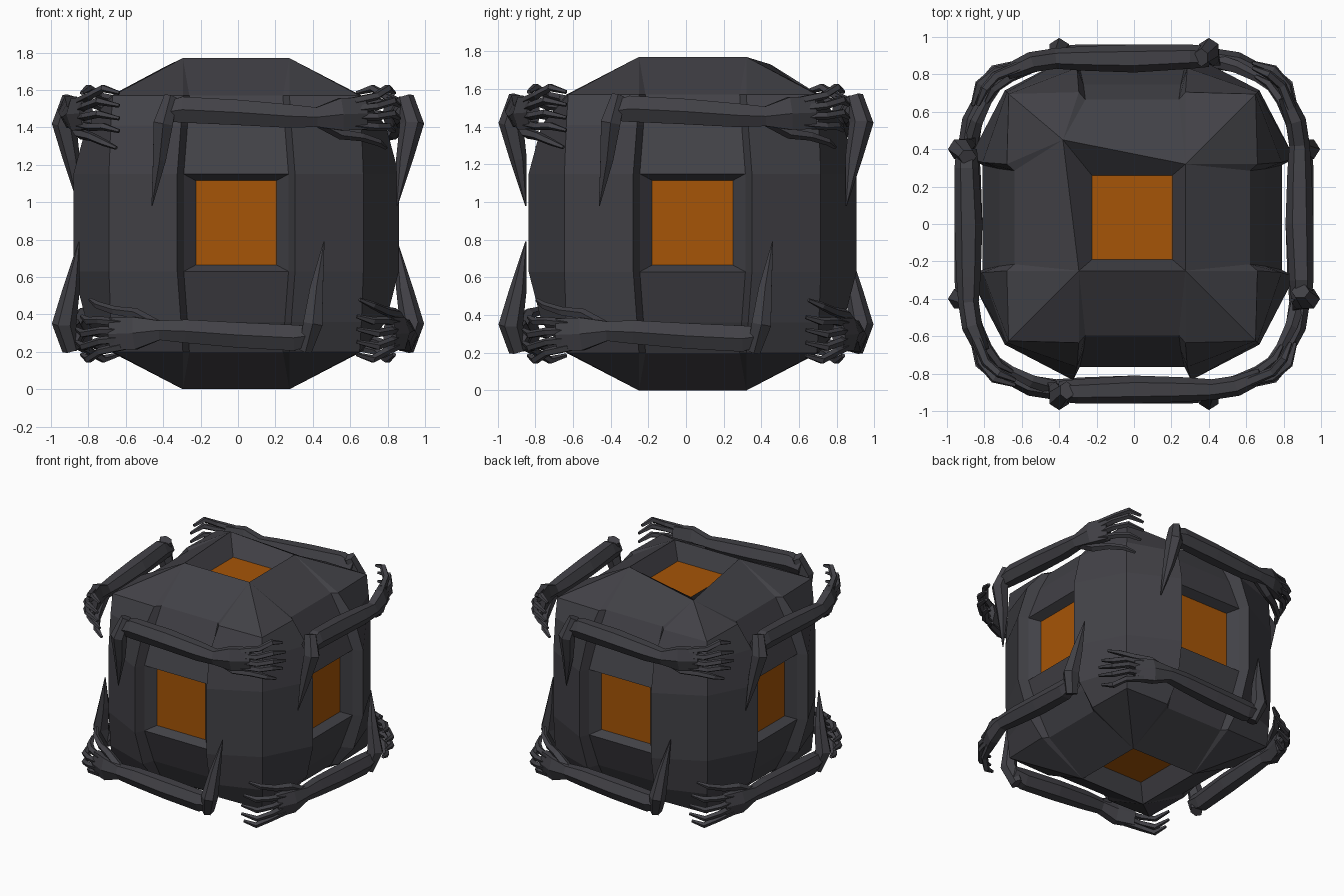
import bpy, bmesh, math
from mathutils import Vector, Matrix

if "Cube" in bpy.data.objects:
    bpy.data.objects.remove(bpy.data.objects["Cube"], do_unlink=True)

H = 1.77  # total height


def material(name, rgb):
    m = bpy.data.materials.new(name)
    m.use_nodes = True
    m.diffuse_color = (*rgb, 1)
    bsdf = m.node_tree.nodes["Principled BSDF"]
    bsdf.inputs["Base Color"].default_value = (*rgb, 1)
    bsdf.inputs["Roughness"].default_value = 0.9
    return m


STONE = material("charcoal stone", (0.054, 0.053, 0.062))
GLOW = material("amber panel", (0.38, 0.09, 0.002))


def finish(bm, name, mats):
    bmesh.ops.recalc_face_normals(bm, faces=bm.faces)
    mesh = bpy.data.meshes.new(name)
    bm.to_mesh(mesh)
    bm.free()
    for m in mats:
        mesh.materials.append(m)
    ob = bpy.data.objects.new(name, mesh)
    bpy.context.collection.objects.link(ob)
    return ob


def skin(bm, rings):
    """Join rings of vertices with quads, close both ends, return the bands."""
    n = len(rings[0])
    bands = [[bm.faces.new((a[i], a[(i + 1) % n], b[(i + 1) % n], b[i])) for i in range(n)]
             for a, b in zip(rings, rings[1:])]
    bm.faces.new(rings[0][::-1])
    bm.faces.new(rings[-1])
    return bands


# Stone block: height, corner, pillar depth, panel depth, groove half width
LEVELS = [(0.2, 0.66, 0.67, 0.63, 0.25), (0.36, 0.67, 0.80, 0.71, 0.26),
          (0.63, 0.68, 0.87, 0.80, 0.28), (1.15, 0.68, 0.87, 0.80, 0.28),
          (1.41, 0.67, 0.80, 0.71, 0.26), (1.57, 0.66, 0.67, 0.63, 0.25)]
CENTRE = Vector((-0.01, 0.035, 0))
CAP = 0.285


def block_ring(bm, z, corner, pillar, panel, groove, rib):
    side = [(-corner, corner), (-rib, pillar), (-groove, panel), (groove, panel), (rib, pillar)]
    ring = []
    for k in range(4):
        turn = Matrix.Rotation(k * math.pi / 2, 3, 'Z')
        ring += [bm.verts.new(turn @ Vector((u, -d, z)) + CENTRE) for u, d in side]
    return ring


def recess(bm, face, size, depth):
    """Inset a face to the given half size across and push it inward as amber."""
    bmesh.ops.inset_individual(bm, faces=[face], thickness=0.03)
    centre, normal = face.calc_center_median(), face.normal.copy()
    for v in face.verts:
        offset = v.co - centre
        for axis in range(3):
            if abs(normal[axis]) < 0.5:
                offset[axis] = math.copysign(size[axis], offset[axis])
        v.co = centre + offset - normal * depth
    face.material_index = 1


def build_block():
    bm = bmesh.new()
    rings = [block_ring(bm, 0, *[CAP] * 5)]
    rings += [block_ring(bm, *lv, lv[-1] + 0.035) for lv in LEVELS]
    rings.append(block_ring(bm, H, *[CAP] * 5))
    bands = skin(bm, rings)
    windows = [bands[3][k * 5 + 2] for k in range(4)]
    # Cap rings collapse to plain squares
    bmesh.ops.remove_doubles(bm, verts=bm.verts, dist=0.0005)
    bmesh.ops.recalc_face_normals(bm, faces=bm.faces)
    caps = [f for f in bm.faces if abs(f.normal.z) > 0.99]
    # Recessed amber panels on all six sides
    for f in windows:
        recess(bm, f, (0.215, 0.215, 0.225), 0.065)
    for f in caps:
        recess(bm, f, (0.215, 0.225, 0), 0.13)
    # Chipped back corner of the upper frame
    for v in bm.verts:
        if v.co.z > H - 0.01 and v.co.x < 0 < v.co.y:
            v.co = (-0.38, 0.45, 1.73)
    return finish(bm, "stone_block", [STONE, GLOW])


build_block()


def tube(bm, points, sizes, sides=6, ref=(0, 0, 1)):
    """Faceted limb; sizes are half extents (along ref, across)."""
    pts = [Vector(p) for p in points]
    rings = []
    for i, p in enumerate(pts):
        t = (pts[min(i + 1, len(pts) - 1)] - pts[max(i - 1, 0)]).normalized()
        across = t.cross(Vector(ref)).normalized()
        up = across.cross(t)
        a, b = sizes[i]
        ring = []
        for k in range(sides):
            ang = 2 * math.pi * (k + 0.5) / sides
            ring.append(bm.verts.new(p + up * a * math.cos(ang) + across * b * math.sin(ang)))
        rings.append(ring)
    skin(bm, rings)


def build_arm(name, matrix):
    bm = bmesh.new()
    # Forearm, wrist and palm
    tube(bm, [(-0.4, -0.895, 1.48), (-0.3, -0.895, 1.495), (0, -0.885, 1.48), (0.28, -0.885, 1.46),
              (0.42, -0.885, 1.455), (0.55, -0.865, 1.47), (0.68, -0.81, 1.475)],
         [(0.055, 0.055), (0.08, 0.065), (0.078, 0.075), (0.072, 0.065),
          (0.06, 0.055), (0.1, 0.055), (0.1, 0.04)])
    # Upper arm, tapering to a point below the elbow
    tube(bm, [(-0.36, -0.89, 1.56), (-0.4, -0.93, 1.42), (-0.42, -0.89, 1.23), (-0.46, -0.85, 0.98)],
         [(0.04, 0.05), (0.06, 0.065), (0.04, 0.045), (0.003, 0.003)], ref=(1, 0, 0))
    # Four fingers wrapping around the corner, the middle ones further out
    for k in range(4):
        base, tip = 1.415 + k * 0.042, 1.39 + k * 0.068
        mid = (base + tip) / 2
        out = 0.012 if k in (1, 2) else -0.015
        tube(bm, [(0.62, -0.84, base), (0.74, -0.805 - out, mid), (0.815 + out, -0.735 - out, tip + 0.015),
                  (0.85 + out, -0.635, tip - 0.01)],
             [(0.025, 0.03), (0.022, 0.027), (0.022, 0.025), (0.011, 0.012)], sides=5)
    # Thumb, curling on the inner side
    tube(bm, [(0.43, -0.875, 1.43), (0.55, -0.84, 1.365), (0.66, -0.785, 1.35),
              (0.75, -0.72, 1.32), (0.79, -0.65, 1.29)],
         [(0.03, 0.04), (0.03, 0.035), (0.024, 0.028), (0.02, 0.024), (0.01, 0.012)], sides=5)
    bm.transform(matrix)
    finish(bm, name, [STONE])


# Four upper arms, and four lower arms turned upside down
flip = Matrix.Translation((0, 0, H)) @ Matrix.Rotation(math.pi, 4, 'Y')
for k, side in enumerate(("front", "left_side", "back", "right_side")):
    turn = Matrix.Rotation(k * math.pi / 2, 4, 'Z')
    build_arm("upper_arm_" + side, turn)
    build_arm("lower_arm_" + side, turn @ flip)
